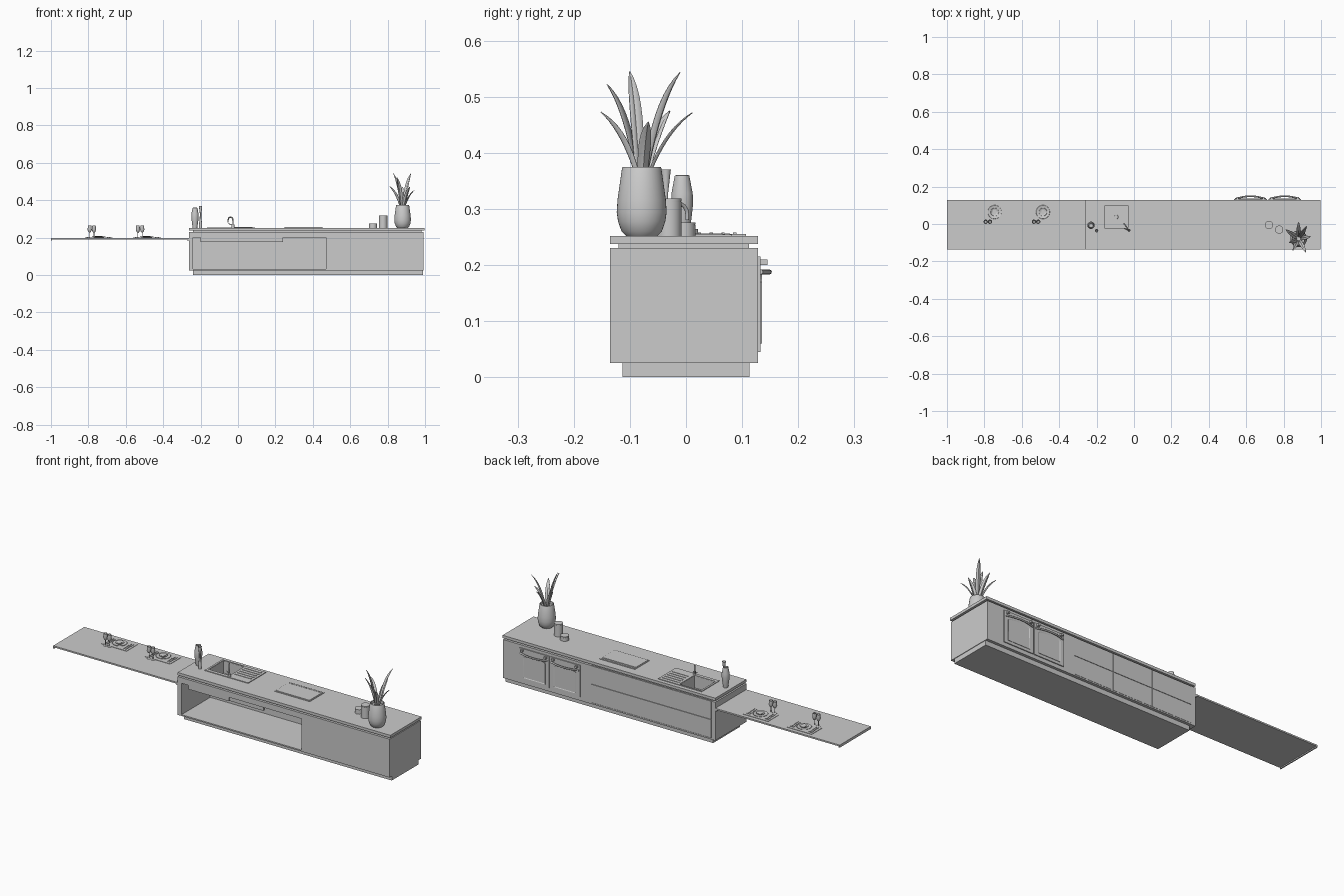
import bpy, bmesh, math
from mathutils import Vector

if "Cube" in bpy.data.objects:
    bpy.data.objects.remove(bpy.data.objects["Cube"])


def finish(name, bm, smooth=False):
    bmesh.ops.recalc_face_normals(bm, faces=bm.faces[:])
    me = bpy.data.meshes.new(name)
    bm.to_mesh(me)
    bm.free()
    ob = bpy.data.objects.new(name, me)
    bpy.context.collection.objects.link(ob)
    if smooth:
        me.polygons.foreach_set("use_smooth", [True] * len(me.polygons))
        me.set_sharp_from_angle(angle=math.radians(35))
    return ob


def box(name, x, y, z):
    bm = bmesh.new()
    bmesh.ops.create_cube(bm, size=1)
    for v in bm.verts:
        v.co = [(r[0] + r[1]) / 2 + c * (r[1] - r[0]) for c, r in zip(v.co, (x, y, z))]
    return finish(name, bm)


def lathe(name, x, y, z, profile, n=32):
    bm = bmesh.new()
    vs = [bm.verts.new((r, 0, h)) for r, h in profile]
    es = [bm.edges.new(p) for p in zip(vs, vs[1:])]
    bmesh.ops.spin(bm, geom=vs + es, cent=(0, 0, 0), axis=(0, 0, 1), angle=2 * math.pi, steps=n)
    bmesh.ops.remove_doubles(bm, verts=bm.verts[:], dist=1e-5)
    bmesh.ops.translate(bm, verts=bm.verts[:], vec=(x, y, z))
    return finish(name, bm, True)


def tube(name, pts, r):
    cu = bpy.data.curves.new(name, 'CURVE')
    cu.dimensions = '3D'
    cu.bevel_depth, cu.bevel_resolution, cu.use_fill_caps = r, 2, True
    sp = cu.splines.new('POLY')
    sp.points.add(len(pts) - 1)
    for p, c in zip(sp.points, pts):
        p.co = (*c, 1)
        p.radius = 1
    ob = bpy.data.objects.new(name, cu)
    bpy.context.collection.objects.link(ob)
    return ob


def cut(ob, cutter):
    m = ob.modifiers.new("cut", 'BOOLEAN')
    m.operation, m.solver, m.object = 'DIFFERENCE', 'EXACT', cutter
    cutter.hide_render = True
    cutter.hide_viewport = True


# Cabinet: plinth, closed right half, hollow left half
box("plinth", (-.24, .99), (-.113, .113), (0, .026))
box("right_cabinet", (.47, .993), (-.135, .128), (.025, .23))
box("left_end_panel", (-.263, -.24), (-.135, .128), (.025, .23))
box("cabinet_floor", (-.24, .47), (-.135, .128), (.025, .032))
box("back_wall", (-.24, .47), (.108, .12), (.032, .225))
for i in range(3):
    for j in range(2):
        x0, z0 = -.24 + i * .2367, .032 + j * .099
        box("drawer_front", (x0 + .001, x0 + .2357), (.119, .128), (z0 + .001, z0 + .098))
box("front_apron", (-.24, .47), (-.135, -.122), (.2, .23))
box("long_slide_rail", (-.2, .04), (-.133, -.12), (.178, .2))
box("short_slide_rail", (.04, .24), (-.128, -.115), (.178, .2))

# Worktop on a recessed neck, cut for the sink and hob
neck = box("worktop_neck", (-.24, .98), (-.12, .1125), (.222, .238))
top = box("worktop", (-.263, .997), (-.135, .128), (.2375, .252))
rim = box("sink_rim", (-.167, .09), (-.043, .107), (.25, .2555))
cutter = box("bowl_cutter", (-.157, -.032), (-.025, .1), (.187, .3))
for ob in (neck, top, rim):
    cut(ob, cutter)

# Sink bowl, drain, drainer ribs and tap
bm = bmesh.new()
bmesh.ops.create_cube(bm, size=1)
for v in bm.verts:
    v.co = (-.0945 + v.co.x * .126, .0375 + v.co.y * .126, .22 + v.co.z * .066)
bmesh.ops.delete(bm, geom=[f for f in bm.faces if f.calc_center_median().z > .25], context='FACES')
bowl = finish("sink_bowl", bm)
bowl.modifiers.new("thickness", 'SOLIDIFY').thickness = .002
lathe("sink_drain", -.0945, .0375, .187, [(0, .002), (.01, .002), (.012, 0)], 20)
for k in range(5):
    y = -.0 + k * .021
    box("drainer_rib", (-.022, .078), (y, y + .006), (.255, .2575))
lathe("tap_base", -.027, -.034, .2555, [(0, 0), (.008, 0), (.008, .014), (.005, .016), (0, .016)], 16)
arc = [(-.027, -.034, .26), (-.027, -.034, .29)]
for k in range(1, 9):
    a = math.pi * k / 8
    s = (1 - math.cos(a)) / 2
    arc.append((-.027 - .026 * s, -.034 + .036 * s, .292 + .018 * math.sin(a)))
tube("tap_spout", arc + [(-.053, .002, .28)], .0035)
tube("tap_lever", [(-.03, -.034, .268), (-.052, -.022, .275)], .002)

# Hob
box("hob_frame", (.245, .455), (-.043, .082), (.25, .2545))
box("hob_glass", (.25, .45), (-.038, .066), (.254, .2565))
box("hob_control_strip", (.25, .45), (.069, .078), (.254, .256))

# Two ovens in the back with arched windows and bowed handles
for cx in (.623, .806):
    box("oven_door", (cx - .088, cx + .088), (.126, .133), (.045, .215))
    outline = [(-.066, .06), (.066, .06)]
    outline += [(.066 * math.cos(math.pi * k / 10), .17 + .014 * math.sin(math.pi * k / 10)) for k in range(11)]
    bm = bmesh.new()
    f = bm.faces.new([bm.verts.new((cx + x, .132, z)) for x, z in outline])
    new = bmesh.ops.extrude_face_region(bm, geom=[f])['geom']
    bmesh.ops.translate(bm, verts=[g for g in new if isinstance(g, bmesh.types.BMVert)], vec=(0, .003, 0))
    glass = [g for g in new if isinstance(g, bmesh.types.BMFace)][0]
    bmesh.ops.inset_region(bm, faces=[glass], thickness=.005)
    bmesh.ops.translate(bm, verts=glass.verts[:], vec=(0, -.0018, 0))
    finish("oven_window", bm)
    tube("oven_handle", [(cx + .082 * t / 6, .133 + .0155 * (1 - (t / 6) ** 2), .1875) for t in range(-6, 7)], .0045)
    for sx in (-.07, .07):
        box("oven_knob", (cx + sx - .006, cx + sx + .006), (.132, .145), (.2, .21))

# Pull-out table with end lip
box("table_top", (-1, -.26), (-.135, .128), (.19, .198))
box("table_end_lip", (-1, -.994), (-.135, .128), (.184, .191))
box("table_inner_lip", (-.272, -.262), (-.135, .128), (.184, .191))

# Place settings
for cx in (-.745, -.487):
    box("placemat", (cx - .074, cx + .074), (.016, .107), (.198, .2))
    lathe("plate", cx, .064, .2, [(0, 0), (.022, 0), (.037, .005), (.036, .006), (.021, .002), (0, .002)])
    lathe("small_bowl", cx, .064, .202, [(0, 0), (.012, 0), (.022, .007), (.021, .008), (.011, .002), (0, .002)])
    box("napkin", (cx - .008, cx + .008), (.05, .078), (.204, .208))
    for dx in (-.06, -.049, .048, .06):
        s = 1 if dx > 0 else -1
        box("cutlery_stem", (cx + dx - .0015, cx + dx + .0015), (.028, .07), (.2, .2025))
        box("cutlery_head", (cx + dx - .004, cx + dx + .004), (.07, .093), (.2, .2025))
    for dx in (-.048, -.025):
        lathe("wine_glass", cx + dx, .012, .198,
              [(0, 0), (.01, 0), (.009, .0015), (.0015, .004), (.0015, .028), (.007, .033), (.0115, .044),
               (.009, .066), (.0083, .066), (.0105, .044), (.006, .035), (0, .032)], 20)

# Vases and jars on the worktop
lathe("tall_vase", -.23, -.007, .252, [(0, 0), (.012, 0), (.016, .025), (.0195, .055), (.019, .075), (.013, .107),
                                       (.011, .108), (.011, .1), (0, .095)])
lathe("slim_vase", -.2, -.036, .252, [(0, 0), (.008, 0), (.008, .02), (.005, .05), (.004, .075), (.009, .118),
                                      (.008, .118), (.003, .08), (0, .08)], 20)
for name, x, y, h in (("short_jar", .722, -.005, .024), ("tall_jar", .776, -.03, .066)):
    lathe(name, x, y, .252, [(0, 0), (.022, 0), (.022, h - .005), (.021, h - .005), (.021, h - .004),
                             (.022, h - .004), (.022, h), (0, h)])

# Potted plant
PX, PY = .88, -.079
lathe("plant_pot", PX, PY, .252, [(0, 0), (.028, 0), (.036, .008), (.042, .025), (.0445, .042), (.043, .065),
                                  (.035, .121), (.034, .123), (.031, .123), (.031, .108), (0, .108)], 40)
tips = [(-.07, .05, .475), (0, .09, .472), (.066, .012, .455), (-.03, -.061, .522),
        (.04, -.073, .472), (-.05, -.021, .545), (.045, .069, .543)]
for dx, dy, tz in tips:
    d = Vector((dx, dy, 0))
    side = Vector((-dy, dx, 0)).normalized()
    p0 = Vector((PX, PY, .35)) + d.normalized() * .008
    p2 = Vector((PX + dx, PY + dy, tz))
    p1 = Vector((PX + dx * .42, PY + dy * .42, .35 + (tz - .35) * .72))
    bm = bmesh.new()
    rows = []
    for k in range(11):
        t = k / 10
        c = p0 * (1 - t) ** 2 + p1 * 2 * t * (1 - t) + p2 * t * t
        w = .0005 + (.007 + .013 * t) * (1 - t ** 2.2)
        fold = d.normalized() * w * .5
        rows.append([bm.verts.new(q) for q in (c - side * w - fold * .5, c + fold * .5, c + side * w - fold * .5)])
    for a, b in zip(rows, rows[1:]):
        for i in (0, 1):
            bm.faces.new((a[i], a[i + 1], b[i + 1], b[i]))
    leaf = finish("plant_leaf", bm, True)
    leaf.modifiers.new("thickness", 'SOLIDIFY').thickness = .0015
